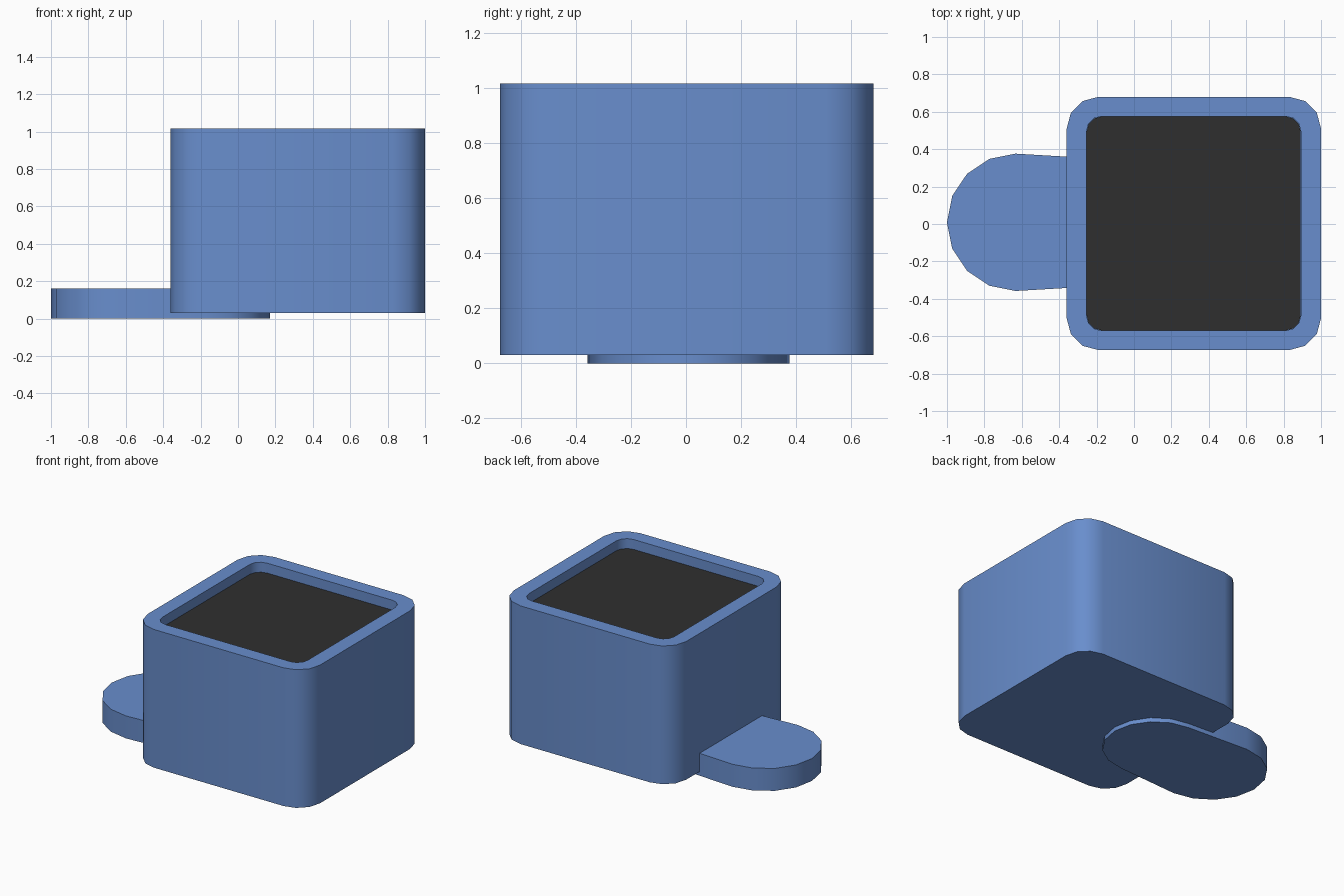
import bpy, bmesh
from math import sin, cos, pi, radians

if "Cube" in bpy.data.objects:
    bpy.data.objects.remove(bpy.data.objects["Cube"])


def material(name, rgb):
    m = bpy.data.materials.new(name)
    m.diffuse_color = (*rgb, 1)
    m.use_nodes = True
    m.node_tree.nodes["Principled BSDF"].inputs["Base Color"].default_value = m.diffuse_color
    return m


def rounded_rect(cx, cy, hx, hy, r, seg=3):
    pts = []
    for q, (sx, sy) in enumerate([(1, 1), (-1, 1), (-1, -1), (1, -1)]):
        for i in range(seg + 1):
            a = (q + i / seg) * pi / 2
            pts.append((cx + sx * (hx - r) + r * cos(a),
                        cy + sy * (hy - r) + r * sin(a)))
    return pts


def loft(name, rings, mat):
    """Skin equal-length rings of (points, z) and cap both ends."""
    bm = bmesh.new()
    loops = [[bm.verts.new((x, y, z)) for x, y in pts] for pts, z in rings]
    for a, b in zip(loops, loops[1:]):
        for i in range(len(a)):
            j = (i + 1) % len(a)
            bm.faces.new((a[i], a[j], b[j], b[i]))
    bm.faces.new(loops[0][::-1])
    bm.faces.new(loops[-1])
    me = bpy.data.meshes.new(name)
    bm.to_mesh(me)
    bm.free()
    me.materials.append(mat)
    ob = bpy.data.objects.new(name, me)
    bpy.context.collection.objects.link(ob)
    bpy.ops.object.select_all(action='DESELECT')
    bpy.context.view_layer.objects.active = ob
    ob.select_set(True)
    bpy.ops.object.shade_smooth_by_angle(angle=radians(40))
    return ob


blue = material("blue", (0.14, 0.27, 0.61))
dark = material("dark", (0.028, 0.028, 0.028))

# Rounded box with a shallow recess in its top
outer = rounded_rect(0.32, 0.003, 0.68, 0.677, 0.17)
inner = rounded_rect(0.319, 0.003, 0.573, 0.573, 0.08)
loft("box_body", [(outer, 0.03), (outer, 1.015), (inner, 1.015), (inner, 0.93)], blue)

# Dark panel lying in the recess
panel = rounded_rect(0.319, 0.003, 0.572, 0.572, 0.08)
loft("dark_panel", [(panel, 0.92), (panel, 0.945)], dark)

# Tapered rounded tab running under the box
tab = []
for cx, r, start in ((-0.17, 0.34, -pi / 2), (-0.633, 0.367, pi / 2)):
    for i in range(9):
        a = start + pi * i / 8
        tab.append((cx + r * cos(a), 0.009 + r * sin(a)))
loft("base_tab", [(tab, 0.0), (tab, 0.16)], blue)
